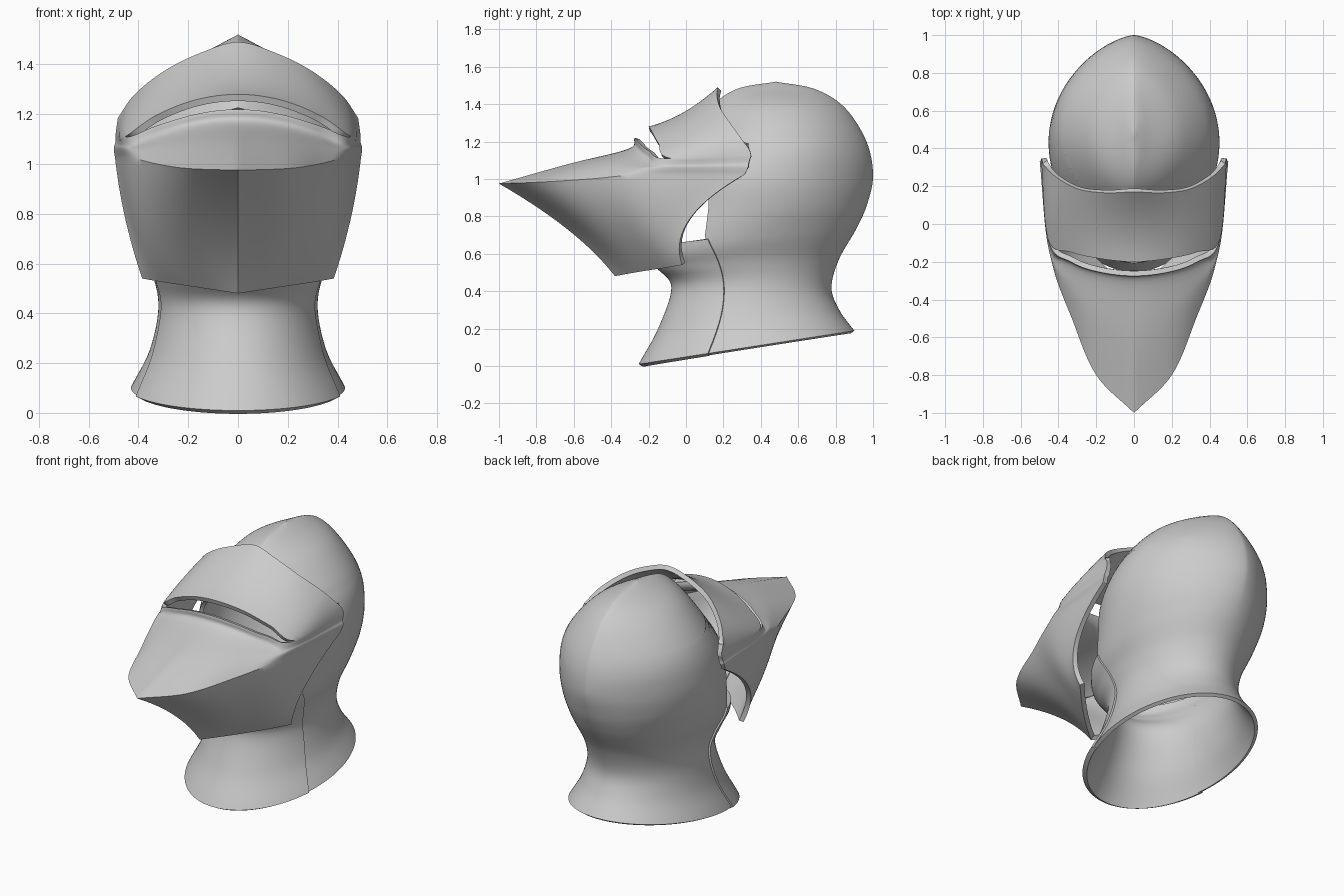
import bpy, bmesh, math
from mathutils import Vector

if "Cube" in bpy.data.objects:
    bpy.data.objects.remove(bpy.data.objects["Cube"])


def clamp(v):
    return max(0, min(1, v))


def spline(pts, t, before=None):
    """Catmull-Rom through pts, t in 0..len-1; 'before' is an optional phantom start point."""
    n = len(pts) - 1
    i = min(int(t), n - 1)
    f = t - i
    b, c = pts[i], pts[i + 1]
    if i:
        a = pts[i - 1]
    else:
        a = before if before is not None else 2 * b - c
    d = pts[i + 2] if i + 2 <= n else 2 * c - b
    return 0.5 * (2 * b + (c - a) * f + (2 * a - 5 * b + 4 * c - d) * f * f
                  + (3 * b - a - 3 * c + d) * f ** 3)


def sheet(name, grids, thickness):
    """Join grids of points into one plate and give it thickness inwards."""
    bm = bmesh.new()
    for grid in grids:
        rows = [[bm.verts.new(p) for p in row] for row in grid]
        for r, s in zip(rows, rows[1:]):
            for j in range(len(r) - 1):
                bm.faces.new((r[j], r[j + 1], s[j + 1], s[j]))
    bmesh.ops.remove_doubles(bm, verts=bm.verts, dist=0.0008)
    bmesh.ops.recalc_face_normals(bm, faces=bm.faces)
    bm.normal_update()
    core = Vector((0, 0.2, 0.9))
    if sum(f.normal.dot(f.calc_center_median() - core) * f.calc_area() for f in bm.faces) < 0:
        bmesh.ops.reverse_faces(bm, faces=bm.faces)
    me = bpy.data.meshes.new(name)
    bm.to_mesh(me)
    bm.free()
    ob = bpy.data.objects.new(name, me)
    bpy.context.collection.objects.link(ob)
    mod = ob.modifiers.new("thickness", 'SOLIDIFY')
    mod.thickness = thickness
    mod.offset = -1
    bpy.ops.object.select_all(action='DESELECT')
    ob.select_set(True)
    bpy.context.view_layer.objects.active = ob
    bpy.ops.object.modifier_apply(modifier=mod.name)
    bpy.ops.object.shade_smooth_by_angle(angle=math.radians(32))


# Helmet rings: height, tilt, front y, back y, half width
RINGS = [Vector(r) for r in (
    (0.10, .155, -.245, .90, .43),
    (0.25, .10, -.14, .82, .355),
    (0.42, .00, -.07, .778, .32),
    (0.55, .05, -.15, .82, .342),
    (0.68, .12, -.20, .92, .398),
    (0.85, .03, -.15, .97, .44),
    (1.02, .00, -.12, 1.0, .45),
    (1.20, .00, .00, .965, .40),
    (1.38, .00, .13, .85, .25),
    (1.48, .00, .27, .69, .075),
    (1.52, .00, .48, .48, .0))]


def opening(z):
    """y of the seam / face opening at a given height."""
    if z < .71:
        return .1 + .09 * math.sin(math.pi * (z - .09) / .62)
    return .12 - .02 * clamp((.85 - z) / .14) - 2.2 * max(0, z - 1) ** 2


def ring_points(t, front, count):
    z, tilt, yf, yb, w = spline(RINGS, t)
    e = opening(z)
    # rounder neck, keeled skull
    p = 1 + .32 * clamp((z - .6) / .4) + .25 * clamp((z - 1.1) / .4)
    if front:
        w, yf, e = w + .010, yf - .008, e + .012
    c, r = (yf + yb) / 2, max((yb - yf) / 2, 1e-5)
    a0 = math.acos(max(-1, min(1, (c - e) / r)))
    start, end = (-a0, a0) if front else (a0, 2 * math.pi - a0)
    row = []
    for k in range(count + 1):
        a = start + (end - start) * k / count
        s, y = math.sin(a), c - r * math.cos(a)
        row.append(Vector((math.copysign(abs(s) ** p, s) * max(w, 0), y, z + tilt * (y - .33))))
    return row


# Skull with back of the neck, and the front neck plate
sheet("skull", [[ring_points(i / 7, False, 80) for i in range(71)]], .022)
sheet("neck_plate", [[ring_points(i / 7, True, 48) for i in range(30)]], .028)

# Visor guide curves, centre line to back edge (4th point is the slit corner)
BROW = ((0, .17, 1.49), (.15, .165, 1.447), (.295, .185, 1.375), (.415, .25, 1.28), (.483, .318, 1.185))
SLIT = ((0, -.20, 1.28), (.17, -.185, 1.258), (.33, -.15, 1.195), (.455, -.08, 1.11), (.492, .347, 1.12))
CREASE = ((0, -1, .975), (.2, -.8, .982), (.325, -.51, 1.0), (.44, -.18, 1.028), (.494, .315, 1.025))
CHIN = ((0, -.38, .48), (.1, -.3, .495), (.2, -.21, .51), (.3, -.11, .525), (.385, -.02, .54))
COLS = 32


def guide(points, smooth):
    pts = [Vector(p) for p in points]
    mirror = Vector((-pts[1].x, pts[1].y, pts[1].z)) if smooth else None
    return [spline(pts, 4 * k / COLS, mirror) for k in range(COLS + 1)]


def shift(row, rule):
    return [p + Vector(rule(k / COLS)) for k, p in enumerate(row)]


def between(a, b, s, bow):
    """Row between two guides, bulged by bow(u) halfway."""
    mid = [p.lerp(q, s) for p, q in zip(a, b)]
    return shift(mid, lambda u: [4 * s * (1 - s) * v for v in bow(u)])


def both_sides(row):
    row[0].x = 0
    return [Vector((-p.x, p.y, p.z)) for p in row[:0:-1]] + row


brow, slit = guide(BROW, True), guide(SLIT, True)
crease, chin = guide(CREASE, False), guide(CHIN, False)


def gap(u):
    """Eye slit opening, closing at the slit corner."""
    return clamp(1 - (u / .75) ** 3)


slit_low = shift(slit, lambda u: (0, -.075 * gap(u), -.06 * gap(u)))
lip = shift(slit_low, lambda u: (0, -.035 * (1 - u), -.06 + .03 * u))
# behind the slit the lip fades into the cheek
lip = [p.lerp(a.lerp(b, .35), clamp((k / COLS - .6) / .2))
       for k, (p, a, b) in enumerate(zip(lip, slit_low, crease))]

brow_band = [between(brow, slit, i / 10, lambda u: (.02 * math.sin(math.pi * u), .008 * u ** 4, -.03 * (1 - u)))
             for i in range(11)]
cols = list(zip(slit_low, lip, between(lip, crease, .45, lambda u: (.006 * u, .006 * u ** 4, .005)), crease))
snout_top = [[spline(c, i / 6) for c in cols] for i in range(19)]
snout_wall = [between(crease, chin, i / 18,
                      lambda u: (.03 * math.sin(math.pi * u) + .014 * u, .06 - .19 * u ** 2, 0))
              for i in range(19)]

# Visor: brow band, snout top and snout walls joined around the eye slit
sheet("visor", [[both_sides(r) for r in g] for g in (brow_band, snout_top, snout_wall)], .028)
